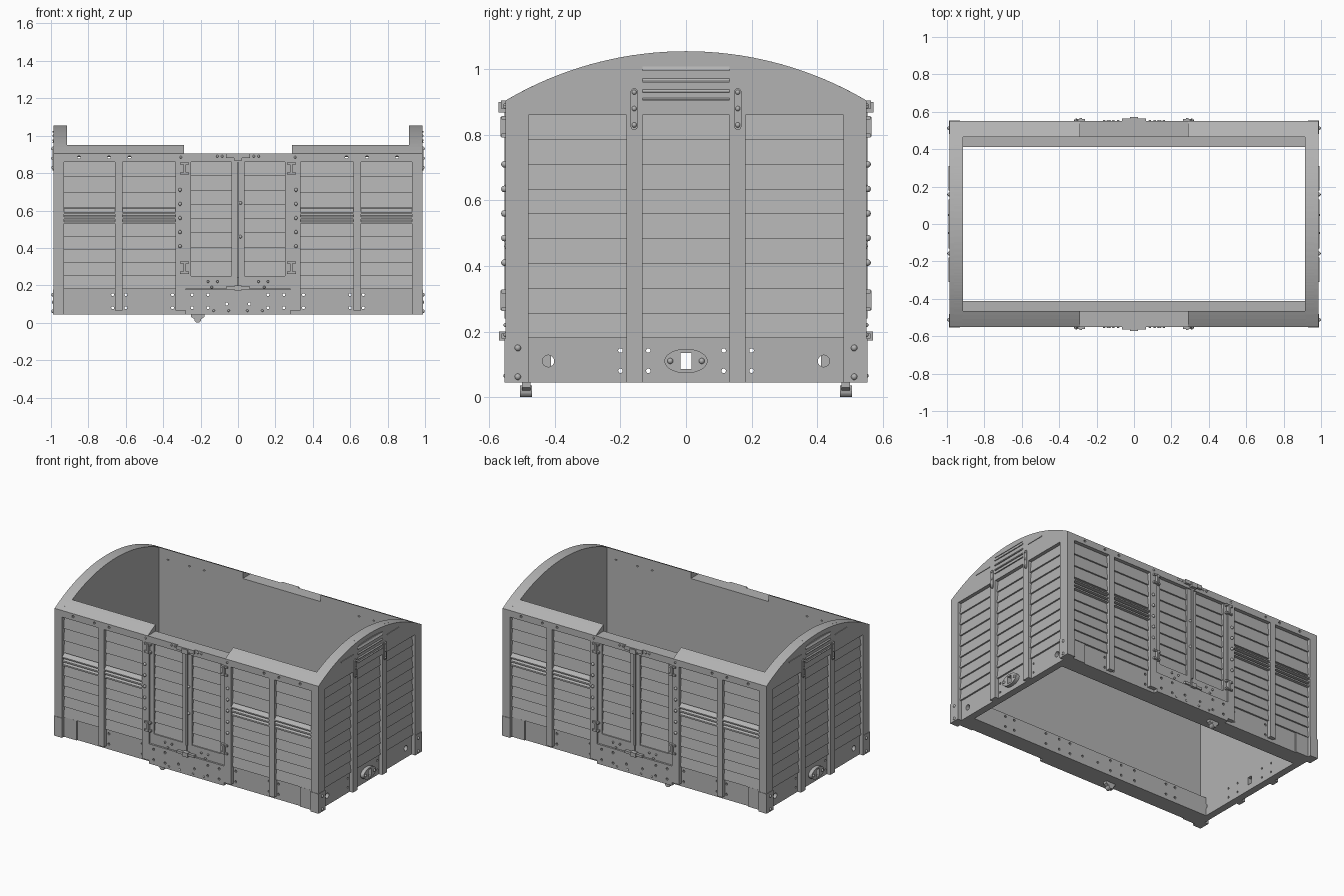
import bpy, bmesh, math
from mathutils import Matrix, Vector

if "Cube" in bpy.data.objects:
    bpy.data.objects.remove(bpy.data.objects["Cube"])

GREY = (0.45, 0.45, 0.45, 1)
mat = bpy.data.materials.new("plain grey")
mat.use_nodes = True
mat.diffuse_color = GREY
mat.node_tree.nodes["Principled BSDF"].inputs["Base Color"].default_value = GREY

# Overall sizes: outer half length, outer half width, recessed faces, heights
LX, WY, EX, SY = 0.987, 0.55, 0.962, 0.524
BOT, EAVE, BAND, CROWN = 0.045, 0.905, 0.86, 1.055
RAD = (WY**2 + (CROWN - EAVE)**2) / (2 * (CROWN - EAVE))


def arc_z(y):
    return CROWN - RAD + math.sqrt(RAD**2 - y**2)


def prism(bm, pts, axis, a, b):
    """Extrude a 2D profile along an axis, from a to b."""
    def at(p, t):
        return {"x": (t, p[0], p[1]), "y": (p[0], t, p[1])}[axis]
    lo = [bm.verts.new(at(p, a)) for p in pts]
    hi = [bm.verts.new(at(p, b)) for p in pts]
    bm.faces.new(lo)
    bm.faces.new(hi[::-1])
    for i in range(len(pts)):
        j = (i + 1) % len(pts)
        bm.faces.new((lo[i], lo[j], hi[j], hi[i]))


def box(bm, x0, x1, y0, y1, z0, z1):
    prism(bm, [(y0, z0), (y1, z0), (y1, z1), (y0, z1)], "x", x0, x1)


def ring(u, v, ru, rv=None, n=16):
    rv = rv or ru
    return [(u + ru * math.cos(2 * math.pi * i / n), v + rv * math.sin(2 * math.pi * i / n)) for i in range(n)]


def rivet(bm, x, y, z, r=0.009):
    bmesh.ops.create_uvsphere(bm, u_segments=10, v_segments=6, radius=r, matrix=Matrix.Translation(Vector((x, y, z))))


def finish(bm, name, mirror="", cutter=None, smooth=False):
    """Turn the mesh into an object, cut its holes, then mirror it."""
    bmesh.ops.recalc_face_normals(bm, faces=bm.faces)
    me = bpy.data.meshes.new(name)
    bm.to_mesh(me)
    bm.free()
    me.materials.append(mat)
    ob = bpy.data.objects.new(name, me)
    bpy.context.collection.objects.link(ob)
    bpy.ops.object.select_all(action="DESELECT")
    bpy.context.view_layer.objects.active = ob
    ob.select_set(True)
    if cutter:
        m = ob.modifiers.new("holes", "BOOLEAN")
        m.object, m.operation, m.solver = cutter, "DIFFERENCE", "EXACT"
        bpy.ops.object.modifier_apply(modifier=m.name)
    if mirror:
        m = ob.modifiers.new("mirror", "MIRROR")
        m.use_axis = [a in mirror for a in "xyz"]
        m.use_mirror_merge = False
        bpy.ops.object.modifier_apply(modifier=m.name)
    if smooth:
        bpy.ops.object.shade_smooth_by_angle(angle=math.radians(40))
    return ob


def planks(bm, axis, u0, u1, z0, z1, face, out):
    """Overlapping boards; out is the outward sign on the depth axis."""
    n = round((z1 - z0) / 0.076)
    h = (z1 - z0) / n
    for i in range(n):
        z = z0 + i * h
        prism(bm, [(face - 0.01 * out, z), (face + 0.011 * out, z), (face + 0.001 * out, z + h), (face - 0.01 * out, z + h)], axis, u0, u1)


# Cutters for bolt holes
bm = bmesh.new()
for s in (-1, 1):
    for x, zs in ((0.6, (0.08, 0.15)), (0.67, (0.08, 0.15)), (0.35, (0.08, 0.15)), (0.245, (0.08, 0.15)),
                  (0.16, (0.08, 0.15)), (0.06, (0.1,)), (0.58, (0.885,)), (0.69, (0.885,)), (0.85, (0.885,))):
        for z in zs:
            prism(bm, ring(s * x, z, 0.008, n=10), "y", -0.7, -0.3)
side_cut = finish(bm, "side_hole_cutter")
bm = bmesh.new()
for s in (-1, 1):
    prism(bm, ring(s * 0.42, 0.11, 0.018), "x", 0.8, 1.1)
    for y in (0.115, 0.2):
        for z in (0.08, 0.142):
            prism(bm, ring(s * y, z, 0.007, n=10), "x", 0.8, 1.1)
box(bm, 0.8, 1.1, -0.017, 0.017, 0.085, 0.135)
end_cut = finish(bm, "end_hole_cutter")
for c in (side_cut, end_cut):
    c.hide_render = True

# Side walls with the inner floor ledge
bm = bmesh.new()
prism(bm, [(-SY, BOT), (-0.412, BOT), (-0.412, 0.17), (-0.465, 0.17), (-0.465, EAVE), (-SY, EAVE)], "x", -0.93, 0.93)
finish(bm, "side_wall", "y", side_cut)

# Band under the eaves
bm = bmesh.new()
box(bm, -0.93, 0.93, -WY, -0.5, BAND, EAVE)
finish(bm, "eaves_band", "y", side_cut)

# Curved roof edges beside the doorway
bm = bmesh.new()
ys = [-WY + 0.085 * i / 4 for i in range(5)]
prism(bm, [(y, arc_z(y)) for y in ys] + [(-0.465, EAVE - 0.02), (-0.5, EAVE - 0.02)], "x", 0.29, 0.92)
finish(bm, "roof_edge", "xy")

# Corner posts, side posts and door posts
bm = bmesh.new()
box(bm, 0.93, LX, -WY, -0.48, BOT, EAVE)
box(bm, 0.617, 0.657, -WY, -0.5, 0.065, BAND)
box(bm, 0.28, 0.333, -WY, -0.5, 0.065, BAND)
finish(bm, "side_posts", "xy")

# Boarding on the sides and doors
bm = bmesh.new()
for a, b in ((0.333, 0.617), (0.657, 0.93)):
    planks(bm, "x", a, b, 0.18, 0.53, -SY, -1)
    planks(bm, "x", a, b, 0.615, BAND, -SY, -1)
planks(bm, "x", 0.035, 0.25, 0.25, BAND, -SY, -1)
finish(bm, "side_boards", "xy")

# Side vents: sloping hood over louvre slats
bm = bmesh.new()
for a, b in ((0.333, 0.617), (0.657, 0.93)):
    prism(bm, [(-0.515, 0.62), (-0.549, 0.59), (-0.549, 0.582), (-0.515, 0.582)], "x", a, b)
    for z in (0.53, 0.555):
        prism(bm, [(-0.515, z + 0.022), (-0.545, z + 0.01), (-0.545, z), (-0.515, z)], "x", a, b)
finish(bm, "side_vents", "xy")

# Door frames, centre bar and sill plate
bm = bmesh.new()
box(bm, 0.25, 0.28, -0.543, -0.5, 0.18, BAND)
box(bm, 0.004, 0.035, -0.543, -0.5, 0.18, BAND)
box(bm, 0.035, 0.25, -0.543, -0.5, 0.18, 0.25)
finish(bm, "door_frames", "xy")
bm = bmesh.new()
box(bm, -0.006, 0.006, -0.553, -0.5, 0.24, 0.88)
finish(bm, "door_bar", "y")
bm = bmesh.new()
box(bm, -0.28, 0.28, -0.552, -0.5, BOT, 0.178)
finish(bm, "door_sill", "y", side_cut)

# Door latches at top and bottom
bm = bmesh.new()
box(bm, -0.065, 0.065, -0.565, -0.54, 0.88, 0.905)
box(bm, -0.022, 0.022, -0.572, -0.54, 0.868, 0.9)
box(bm, -0.065, 0.065, -0.562, -0.54, 0.178, 0.194)
box(bm, -0.02, 0.02, -0.57, -0.54, 0.172, 0.2)
finish(bm, "door_latches", "y")

# Hinges with end flanges
bm = bmesh.new()
for z in (0.295, 0.825):
    box(bm, 0.277, 0.291, -0.566, -0.53, z - 0.03, z + 0.03)
    for dz in (-0.027, 0.027):
        box(bm, 0.262, 0.31, -0.562, -0.53, z + dz - 0.006, z + dz + 0.006)
finish(bm, "hinges", "xy")

# Rivets on the door posts and sill
bm = bmesh.new()
for z in (0.41, 0.485, 0.56, 0.635, 0.71):
    rivet(bm, 0.31, -WY - 0.004, z, 0.01)
for x, z in ((0.305, 0.885), (0.11, 0.89), (0.085, 0.89), (0.16, 0.22), (0.11, 0.22), (0.14, 0.19), (0.13, 0.065), (0.05, 0.065)):
    rivet(bm, x, -0.55, z, 0.007)
finish(bm, "side_rivets", "xy", smooth=True)
bm = bmesh.new()
for z in (0.46, 0.64):
    rivet(bm, 0.013, -0.546, z, 0.009)
finish(bm, "door_knobs", "y", smooth=True)

# Corner reinforcement plates
bm = bmesh.new()
box(bm, 0.93, LX + 0.003, -WY - 0.003, -0.48, BOT, 0.178)
box(bm, 0.835, 0.93, -0.532, -0.5, BOT, 0.178)
finish(bm, "corner_plates", "xy")

# Brake lugs below the sill
bm = bmesh.new()
prism(bm, [(-0.25, 0.05), (-0.25, 0.03), (-0.232, 0.02), (-0.198, 0.02), (-0.18, 0.03), (-0.18, 0.05)], "y", -0.5, -0.475)
prism(bm, ring(-0.215, 0.018, 0.018), "y", -0.506, -0.47)
finish(bm, "brake_lug", "y")

# End walls and their arched upper band
span = [0.52 - 1.04 * i / 32 for i in range(33)]
bm = bmesh.new()
prism(bm, [(-0.52, BOT), (0.52, BOT)] + [(y, arc_z(y)) for y in span], "x", 0.915, EX)
finish(bm, "end_wall", "x", end_cut)
span = [WY - 2 * WY * i / 32 for i in range(33)]
bm = bmesh.new()
prism(bm, [(-WY, BAND), (WY, BAND)] + [(y, arc_z(y)) for y in span], "x", 0.915, LX)
finish(bm, "end_arch", "x")

# End posts and boarding
bm = bmesh.new()
box(bm, 0.95, LX, 0.132, 0.181, BOT, BAND)
finish(bm, "end_posts", "xy")
bm = bmesh.new()
for a, b in ((-0.48, -0.181), (-0.132, 0.132), (0.181, 0.48)):
    planks(bm, "y", a, b, 0.18, BAND, EX, 1)
bm_faces = bm.faces
finish(bm, "end_boards", "x")

# End louvres with curved hood and side rails
bm = bmesh.new()
for z, h in ((0.995, 0.02), (0.96, 0.016), (0.927, 0.016), (0.904, 0.006)):
    prism(bm, [(LX - 0.01, z), (LX + 0.006, z), (LX + 0.006, z + 0.004), (LX - 0.01, z + h + 0.008)], "y", -0.132, 0.132)
hood = [(0.13 - 0.26 * i / 12, 1.016 + 0.009 * math.sin(math.pi * i / 12)) for i in range(13)]
prism(bm, hood, "x", 0.97, LX + 0.004)
for s in (-1, 1):
    box(bm, 0.97, LX + 0.004, s * 0.245 - 0.065, s * 0.245 + 0.065, 0.973, 0.979)
finish(bm, "end_louvres", "x")

# Riveted straps on the ends
bm = bmesh.new()
strap = [(0.158 + 0.011 * math.cos(t), 0.931 + 0.011 * math.sin(t)) for t in [math.pi * i / 8 for i in range(9)]]
strap += [(0.158 - (y - 0.158), 1.757 - z) for y, z in strap]
prism(bm, strap, "x", 0.97, LX + 0.006)
finish(bm, "end_straps", "xy")
bm = bmesh.new()
for z in (0.83, 0.88, 0.93):
    rivet(bm, LX + 0.004, 0.158, z, 0.008)
for z in (0.062, 0.15):
    rivet(bm, LX + 0.002, 0.513, z, 0.01)
rivet(bm, LX, 0.048, 0.11, 0.009)
finish(bm, "end_rivets", "xy", smooth=True)

# Oval coupling plates
bm = bmesh.new()
prism(bm, ring(0, 0.11, 0.066, 0.037, 32), "x", 0.95, LX)
finish(bm, "coupling_plate", "x", end_cut)

for c in (side_cut, end_cut):
    bpy.data.objects.remove(c)
